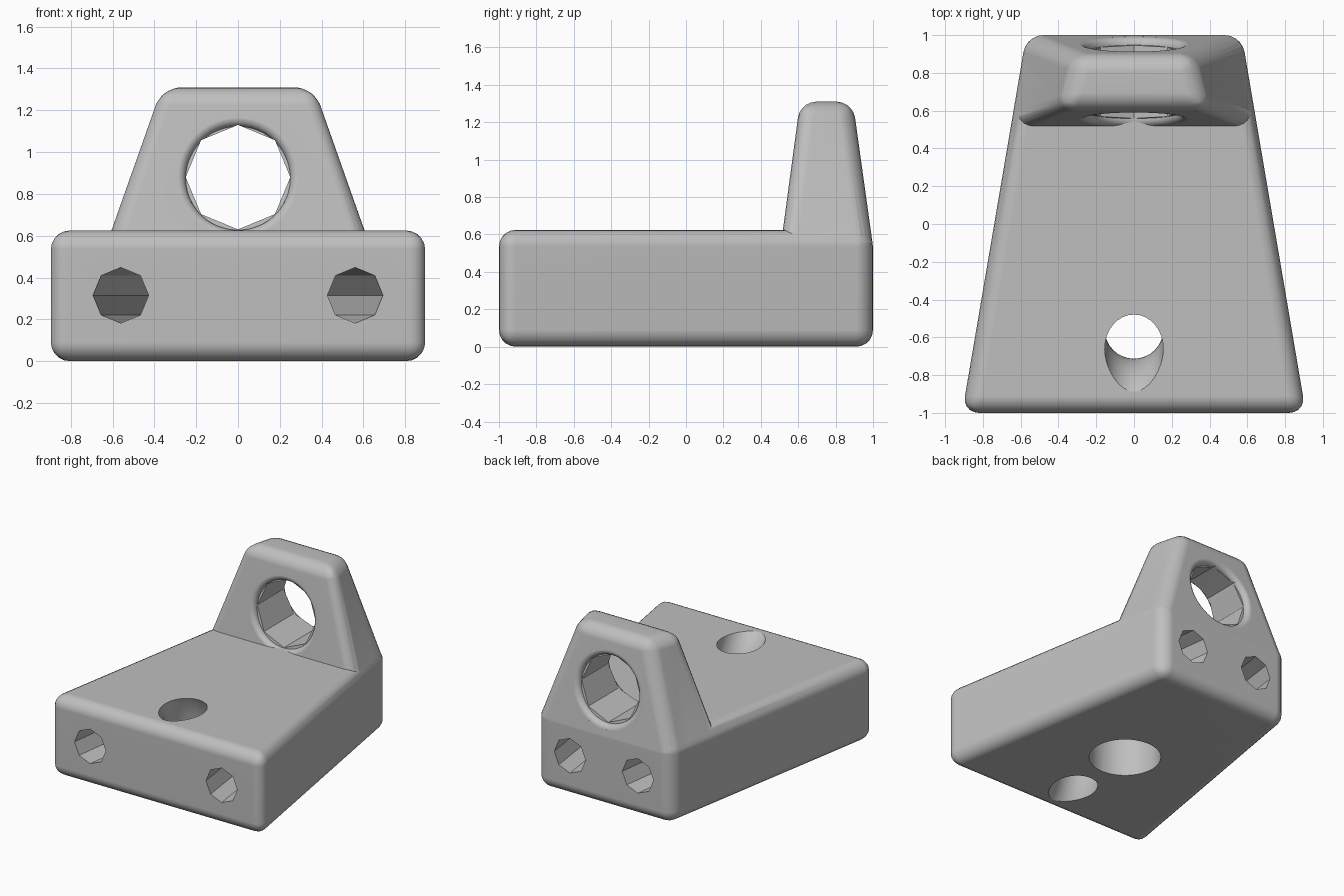
import bpy
import bmesh
from math import sin, cos, pi, radians, atan
from mathutils import Vector, Matrix

if "Cube" in bpy.data.objects:
    bpy.data.objects.remove(bpy.data.objects["Cube"])

# Single grey material
grey = bpy.data.materials.new("plain_grey")
grey.use_nodes = True
colour = (0.52, 0.52, 0.52, 1)
grey.diffuse_color = colour
grey.node_tree.nodes["Principled BSDF"].inputs["Base Color"].default_value = colour


def loft(name, rings):
    """Closed solid skinned through a list of equal-sized rings."""
    bm = bmesh.new()
    loops = [[bm.verts.new(p) for p in ring] for ring in rings]
    n = len(loops[0])
    for a, b in zip(loops, loops[1:]):
        for i in range(n):
            j = (i + 1) % n
            bm.faces.new((a[i], a[j], b[j], b[i]))
    bm.faces.new(loops[0])
    bm.faces.new(loops[-1])
    bmesh.ops.recalc_face_normals(bm, faces=bm.faces)
    mesh = bpy.data.meshes.new(name)
    bm.to_mesh(mesh)
    bm.free()
    mesh.materials.append(grey)
    obj = bpy.data.objects.new(name, mesh)
    bpy.context.collection.objects.link(obj)
    return obj


def ring(centre, u, v, radius, sides):
    c, u, v = Vector(centre), Vector(u), Vector(v)
    return [c + radius * (u * cos(2 * pi * i / sides) + v * sin(2 * pi * i / sides))
            for i in range(sides)]


def trapezoid(z, front_x, front_y, back_x, back_y):
    return [(-front_x, front_y, z), (front_x, front_y, z),
            (back_x, back_y, z), (-back_x, back_y, z)]


def apply(obj, mod):
    bpy.context.view_layer.objects.active = obj
    bpy.ops.object.modifier_apply(modifier=mod.name)


def bevel(obj, width):
    mod = obj.modifiers.new("rounding", 'BEVEL')
    mod.width, mod.segments = width, 5
    mod.limit_method, mod.angle_limit = 'ANGLE', radians(40)
    apply(obj, mod)


def combine(obj, other, operation):
    mod = obj.modifiers.new("combine", 'BOOLEAN')
    mod.operation, mod.object, mod.solver = operation, other, 'EXACT'
    apply(obj, mod)
    bpy.data.objects.remove(other)


def bore(name, start, end, radius, sides, u, v):
    return loft(name, [ring(start, u, v, radius, sides), ring(end, u, v, radius, sides)])


X, Y, Z = (1, 0, 0), (0, 1, 0), (0, 0, 1)
HEIGHT, HOLE_Z, HOLE_R, FILLET = 0.625, 0.88, 0.25, 0.04


def rim_cutter(name, y, inward, lean):
    """Rounded mouth of the lug hole, leaning with the face it is cut in."""
    steps = [pi / 2 * i / 6 for i in range(7)]
    profile = [(HOLE_R + FILLET, -0.05)]
    profile += [(HOLE_R + FILLET * (1 - sin(t)), FILLET * (1 - cos(t))) for t in steps]
    tilt = Matrix.Rotation(lean, 3, 'X')
    return loft(name, [[tilt @ p + Vector((0, y, HOLE_Z))
                        for p in ring((0, inward * d, 0), X, Z, r, 48)]
                       for r, d in profile])


# Tapered base block
body = loft("bracket_body", [trapezoid(z, 0.91, -1, 0.57, 1) for z in (0, HEIGHT)])
bevel(body, 0.09)

# Upright lug at the back, running down into the base
lug = loft("lug", [trapezoid(0.15, 0.645, 0.508, 0.568, 0.998),
                   trapezoid(0.55, 0.645, 0.508, 0.568, 0.998),
                   trapezoid(1.31, 0.385, 0.61, 0.305, 0.892)])
bevel(lug, 0.085)
combine(lug, rim_cutter("front_rim", 0.552, 1, -atan(0.134)), 'DIFFERENCE')
combine(body, lug, 'UNION')

# Large hole through the lug
combine(body, rim_cutter("back_rim", 0.952, -1, atan(0.139)), 'DIFFERENCE')
combine(body, bore("lug_hole", (0, 0.4, HOLE_Z), (0, 1.2, HOLE_Z), HOLE_R, 8, X, Z),
        'DIFFERENCE')

# Long eight-sided bores converging toward the back
for side in (-1, 1):
    combine(body, bore("long_bore", (side * 0.574, -1.1, 0.315),
                       (side * 0.276, 1.1, 0.315), 0.133, 8, X, Z), 'DIFFERENCE')

# Curved passage from the top to the underside
bends = [radians(a) for a in range(-68, 69, 4)]
passage = loft("curved_passage",
               [ring((0, -1.08 + 0.522 * cos(a), HEIGHT / 2 + 0.522 * sin(a)),
                     X, (0, cos(a), sin(a)), 0.155, 32) for a in bends])
combine(body, passage, 'DIFFERENCE')

# Blind round recess in the underside
combine(body, bore("recess", (0, -0.1, -0.1), (0, -0.1, 0.45), 0.255, 48, X, Y), 'DIFFERENCE')

# Smooth shading with crisp hole edges
bpy.ops.object.select_all(action='DESELECT')
body.select_set(True)
bpy.context.view_layer.objects.active = body
bpy.ops.object.shade_smooth_by_angle(angle=radians(30))
weighted = body.modifiers.new("even_normals", 'WEIGHTED_NORMAL')
weighted.keep_sharp = True
